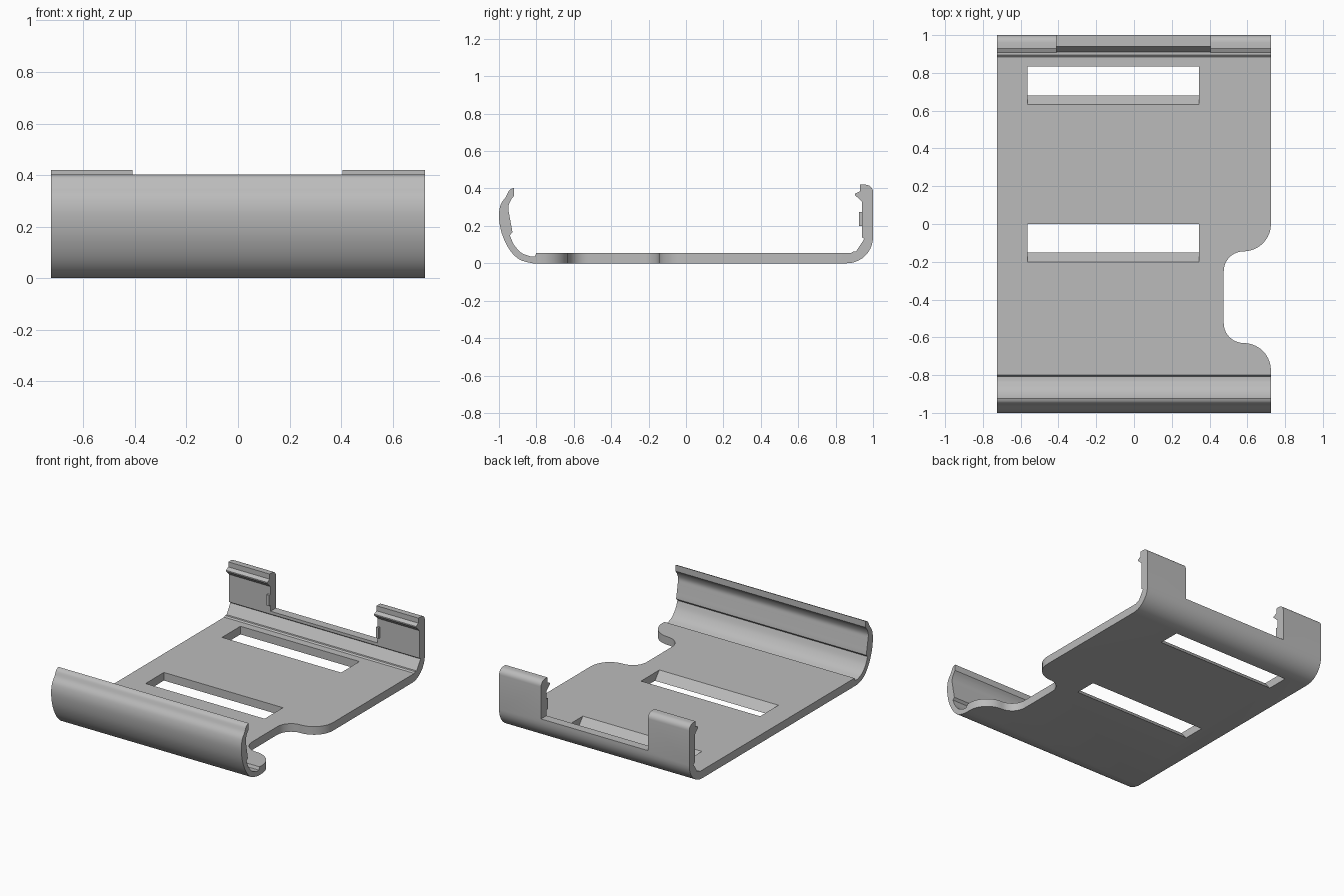
import bpy, bmesh, math
from mathutils import Vector

if "Cube" in bpy.data.objects:
    bpy.data.objects.remove(bpy.data.objects["Cube"], do_unlink=True)

HALF_X = 0.725
THICK = 0.056

grey = bpy.data.materials.new("plain grey")
grey.use_nodes = True
grey.diffuse_color = (0.5, 0.5, 0.5, 1)
grey.node_tree.nodes["Principled BSDF"].inputs["Base Color"].default_value = (0.5, 0.5, 0.5, 1)


def arc(cx, cy, r, start, end, steps=10):
    """Points along a circular arc, angles in degrees."""
    angles = [math.radians(start + (end - start) * i / steps) for i in range(steps + 1)]
    return [(cx + r * math.cos(a), cy + r * math.sin(a)) for a in angles]


def spline(points, steps=5):
    """Smooth curve through the points."""
    p = [Vector(q) for q in [points[0], *points, points[-1]]]
    out = []
    for a, b, c, d in zip(p, p[1:], p[2:], p[3:]):
        for i in range(steps):
            t = i / steps
            out.append(tuple(0.5 * (2 * b + (c - a) * t + (2 * a - 5 * b + 4 * c - d) * t**2
                                    + (3 * b - a - 3 * c + d) * t**3)))
    return out + [tuple(points[-1])]


def prism(name, outline, low, high, axis):
    """Extrude an outline along x (outline in y, z) or along z (outline in x, y)."""
    def place(p, h):
        return (h, *p) if axis == "x" else (*p, h)
    bm = bmesh.new()
    face = bm.faces.new([bm.verts.new(place(p, low)) for p in outline])
    moved = bmesh.ops.extrude_face_region(bm, geom=[face])["geom"]
    shift = Vector(place((0, 0), high - low))
    bmesh.ops.translate(bm, vec=shift, verts=[v for v in moved if isinstance(v, bmesh.types.BMVert)])
    bmesh.ops.recalc_face_normals(bm, faces=bm.faces)
    mesh = bpy.data.meshes.new(name)
    bm.to_mesh(mesh)
    bm.free()
    mesh.materials.append(grey)
    obj = bpy.data.objects.new(name, mesh)
    bpy.context.collection.objects.link(obj)
    return obj


def cut(target, cutter):
    """Subtract the cutter and remove it."""
    cutter.hide_render = True
    mod = target.modifiers.new("cut", "BOOLEAN")
    mod.operation, mod.solver, mod.object = "DIFFERENCE", "EXACT", cutter
    bpy.context.view_layer.objects.active = target
    bpy.ops.object.modifier_apply(modifier=mod.name)
    bpy.data.objects.remove(cutter, do_unlink=True)


# Side profile: curled front lip, flat floor, upright back wall with a snap hook
lip_outer = spline([(-0.92, 0.403), (-0.945, 0.39), (-0.963, 0.355), (-0.99, 0.315), (-1.0, 0.25),
                    (-0.985, 0.16), (-0.945, 0.075), (-0.89, 0.02), (-0.82, 0.0)])
back_corner = arc(0.86, 0.14, 0.14, -90, 0)
back_top = arc(0.96, 0.38, 0.04, 0, 90, 6)
hook = [(0.93, 0.42), (0.93, 0.385), (0.904, 0.372), (0.904, 0.364), (0.94, 0.33), (0.94, 0.14)]
floor = [(0.953, 0.13), (0.91, 0.064), (0.895, 0.064), (0.885, THICK), (-0.8, THICK), (-0.808, 0.036)]
lip_inner = spline([(-0.83, 0.036), (-0.88, 0.056), (-0.92, 0.1), (-0.942, 0.15)])
lip_bead = [(-0.928, 0.165)] + spline([(-0.93, 0.18), (-0.945, 0.26), (-0.95, 0.3), (-0.938, 0.335), (-0.92, 0.36)])
tray = prism("tray", lip_outer + back_corner + back_top + hook + floor + lip_inner + lip_bead,
             -HALF_X, HALF_X, "x")

# Two strap slots with a sloped front wall
for back in (0.833, 0.0):
    front = back - 0.2
    slope = 0.048 / THICK
    outline = [(front + slope * (THICK + 0.05), -0.05), (back, -0.05), (back, 0.1),
               (front - slope * (0.1 - THICK), 0.1)]
    cut(tray, prism("slot_cutter", outline, -0.565, 0.343, "x"))

# Rounded side notch
notch = ([(0.9, 0.0)] + arc(0.58, 0.0, 0.145, 0, -90) + arc(0.58, -0.25, 0.105, 90, 180)
         + arc(0.58, -0.525, 0.105, 180, 270) + arc(0.58, -0.775, 0.145, 90, 0) + [(0.9, -0.775)])
cut(tray, prism("notch_cutter", notch, -0.1, 0.1, "z"))

# Gap between the two back clips
cut(tray, prism("gap_cutter", [(0.85, 0.16), (1.1, 0.16), (1.1, 0.6), (0.85, 0.6)], -0.41, 0.405, "x"))

# Small stop on the inner end of each clip
for side, inner, outer in (("right", -0.41, -0.43), ("left", 0.405, 0.425)):
    prism(side + "_clip_stop", [(0.925, 0.2), (0.945, 0.2), (0.945, 0.275), (0.925, 0.275)],
          min(inner, outer), max(inner, outer), "x")

# Smooth the curves and keep the creases
bpy.ops.object.select_all(action="DESELECT")
tray.select_set(True)
bpy.context.view_layer.objects.active = tray
bpy.ops.object.shade_smooth_by_angle(angle=math.radians(25))
